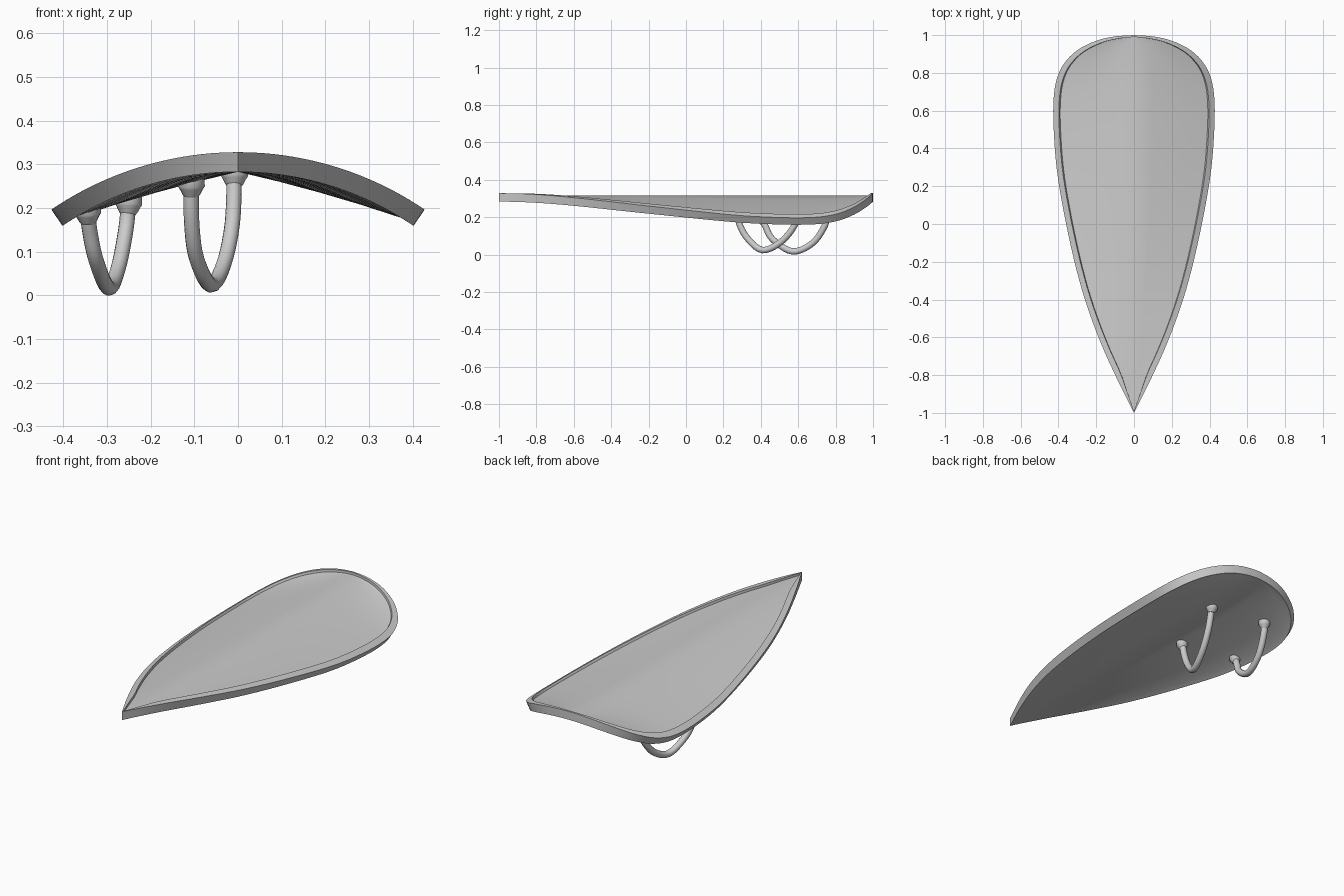
import bpy, bmesh, math
from mathutils import Vector

old = bpy.data.objects.get("Cube")
if old:
    bpy.data.objects.remove(old, do_unlink=True)


def material(name, rgb):
    m = bpy.data.materials.new(name)
    m.use_nodes = True
    m.diffuse_color = (*rgb, 1)
    m.node_tree.nodes["Principled BSDF"].inputs["Base Color"].default_value = (*rgb, 1)
    return m


grey = material("plain grey", (0.6, 0.6, 0.6))


def finish(name, bm, angle):
    bmesh.ops.remove_doubles(bm, verts=bm.verts, dist=1e-5)
    bmesh.ops.recalc_face_normals(bm, faces=bm.faces)
    me = bpy.data.meshes.new(name)
    bm.to_mesh(me)
    bm.free()
    me.materials.append(grey)
    ob = bpy.data.objects.new(name, me)
    bpy.context.collection.objects.link(ob)
    bpy.ops.object.select_all(action='DESELECT')
    ob.select_set(True)
    bpy.context.view_layer.objects.active = ob
    bpy.ops.object.shade_smooth_by_angle(angle=math.radians(angle))
    return ob


def spline(points, steps):
    """Smooth path through the points."""
    p = [Vector(q) for q in points]
    p = [2 * p[0] - p[1]] + p + [2 * p[-1] - p[-2]]
    out = []
    for a, b, c, d in zip(p, p[1:], p[2:], p[3:]):
        for k in range(steps):
            t = k / steps
            out.append(0.5 * (2 * b + (c - a) * t + (2 * a - 5 * b + 4 * c - d) * t ** 2
                              + (3 * b - a - 3 * c + d) * t ** 3))
    return out + [p[-2]]


# Shield: half outline (half width, y) from the round back to the pointed tip
outline = spline([(0, 1), (.1, .993), (.2, .97), (.3, .92), (.37, .85), (.408, .77),
                  (.425, .67), (.426, .52), (.41, .3), (.375, .08), (.32, -.18),
                  (.26, -.4), (.18, -.62), (.09, -.82), (0, -1)], 4)
R_TOP, R_PANEL, R_BOTTOM, CENTRE = .761, .748, .716, -.433


def bend(x, y, r):
    """Wrap a flat point onto the shield's arch at radius r."""
    a = math.asin(x / R_TOP)
    return Vector((r * math.sin(a), y, CENTRE + r * math.cos(a)))


def panel_row(w, y, r):
    """Slightly ridged strip of the panel across the shield."""
    edge, crown = bend(w, y, r), CENTRE + r
    row = []
    for k in range(-4, 5):
        u = k / 4
        fall = .8 * abs(u) + .2 * u * u
        row.append(Vector((edge.x * u, y, crown + (edge.z - crown) * fall)))
    return row


bm = bmesh.new()
rings = []
for w, y in outline:
    w = max(w, 0)
    wi, yi = w - .03 * min(1, w / .1), y * .99
    ring = [bend(-w, y, R_TOP), bend(-wi, yi, R_TOP)]
    ring += panel_row(wi, yi, R_PANEL)
    ring += [bend(wi, yi, R_TOP), bend(w, y, R_TOP), bend(w, y, R_BOTTOM)]
    ring += panel_row(wi, yi, R_BOTTOM)[::-1]
    ring += [bend(-w, y, R_BOTTOM)]
    rings.append([bm.verts.new(v) for v in ring])
for a, b in zip(rings, rings[1:]):
    for i in range(len(a)):
        j = (i + 1) % len(a)
        bm.faces.new((a[i], a[j], b[j], b[i]))
finish("shield_body", bm, 40)


def tube(name, path, radii, sides=14):
    """Sweep a circle along a path with a radius at each point."""
    bm = bmesh.new()
    rows = []
    for i, p in enumerate(path):
        t = (path[min(i + 1, len(path) - 1)] - path[max(i - 1, 0)]).normalized()
        side = Vector((1, 0, 0))
        side = (side - t * side.dot(t)).normalized()
        up = t.cross(side)
        rows.append([bm.verts.new(p + radii[i] * (side * math.cos(k * math.tau / sides)
                                                  + up * math.sin(k * math.tau / sides)))
                     for k in range(sides)])
    for a, b in zip(rows, rows[1:]):
        for k in range(sides):
            n = (k + 1) % sides
            bm.faces.new((a[k], a[n], b[n], b[k]))
    bm.faces.new(rows[0])
    bm.faces.new(rows[-1])
    return finish(name, bm, 40)


# Two hanging grips under the shield, each with flared mounts
grips = {
    "outer_grip": [(-.345, .405, .2), (-.34, .425, .15), (-.325, .465, .08), (-.297, .57, .017),
                   (-.275, .675, .06), (-.257, .74, .15), (-.25, .755, .22)],
    "inner_grip": [(-.107, .26, .262), (-.106, .285, .165), (-.095, .33, .085), (-.063, .41, .024),
                   (-.033, .51, .07), (-.013, .585, .165), (-.008, .62, .285)],
}
for name, pts in grips.items():
    path = spline(pts, 5)
    tube(name, path, [.0175] * len(path))
    for end, top, inner in (("front", pts[0], pts[1]), ("back", pts[-1], pts[-2])):
        top = Vector(top)
        d = (Vector(inner) - top).normalized()
        d = (d + Vector((0, 0, -1))).normalized()
        heights = (-.006, .012, .018, .03, .036)
        tube(f"{name}_{end}_mount", [top + d * h for h in heights],
             (.03, .031, .027, .021, .0165))
